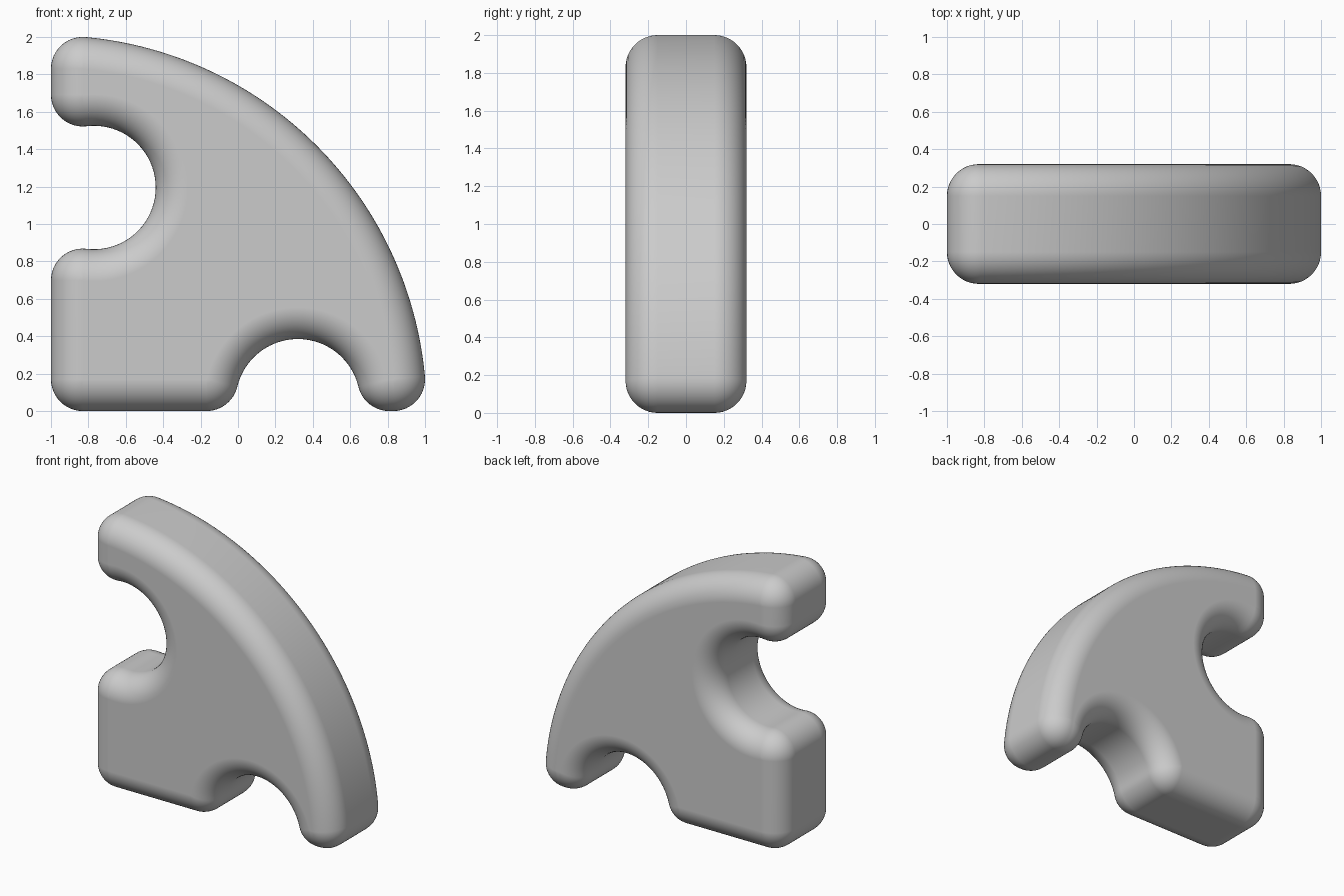
import bpy, bmesh
from math import sin, cos, asin, acos, pi, hypot

if "Cube" in bpy.data.objects:
    bpy.data.objects.remove(bpy.data.objects["Cube"])

R = 0.17              # rounding radius of every edge
HALF = 0.32           # half thickness
LO_X, LO_Z = -1 + R, R
OUT_C, OUT_R = (-1, 0), 2.008 - R          # big arc, shrunk by R
BOT_C, BOT_R = (0.32, 0.052), 0.333 + R    # bottom notch, grown by R
SIDE_C, SIDE_R = (-0.77, 1.195), 0.33 + R  # left notch, grown by R

outline = []          # (core point, normal angle)


def fan(p, a0, a1, n=12):
    """Rounded corner turning about one core point."""
    outline.extend((p, a0 + (a1 - a0) * i / n) for i in range(n + 1))


def arc(c, r, a0, a1, flip=0, n=40):
    """Arc of the core outline, end points are supplied by the fans."""
    for i in range(1, n):
        a = a0 + (a1 - a0) * i / n
        outline.append(((c[0] + r * cos(a), c[1] + r * sin(a)), a + flip))


def on(c, r, a):
    return (c[0] + r * cos(a), c[1] + r * sin(a))


# Outline, counter-clockwise from the bottom left corner
fan((LO_X, LO_Z), pi, 1.5 * pi)
s = asin((LO_Z - BOT_C[1]) / BOT_R)
fan(on(BOT_C, BOT_R, pi - s), 1.5 * pi, 2 * pi - s)
arc(BOT_C, BOT_R, pi - s, s, pi)
fan(on(BOT_C, BOT_R, s), pi + s, 1.5 * pi)
f0 = asin((LO_Z - OUT_C[1]) / OUT_R)
f1 = acos((LO_X - OUT_C[0]) / OUT_R)
fan(on(OUT_C, OUT_R, f0), -0.5 * pi, f0)
arc(OUT_C, OUT_R, f0, f1, n=64)
fan(on(OUT_C, OUT_R, f1), f1, pi)
k = acos((LO_X - SIDE_C[0]) / SIDE_R)
fan(on(SIDE_C, SIDE_R, k), pi, pi + k)
arc(SIDE_C, SIDE_R, k, -k, pi)
fan(on(SIDE_C, SIDE_R, -k), pi - k, pi)

# Rings from front to back, following a rounded edge
STEPS = 12
rings = [(-HALF + R - R * sin(t), R * cos(t))
         for t in (pi / 2 * (1 - i / STEPS) for i in range(STEPS + 1))]
rings += [(-y, d) for y, d in reversed(rings)]

bm = bmesh.new()
loops = [[bm.verts.new((p[0] + d * cos(a), y, p[1] + d * sin(a)))
          for p, a in outline] for y, d in rings]
n = len(outline)
for la, lb in zip(loops, loops[1:]):
    for i in range(n):
        j = (i + 1) % n
        bm.faces.new((la[i], la[j], lb[j], lb[i]))
bmesh.ops.remove_doubles(bm, verts=bm.verts, dist=1e-5)

# Flat front and back
rims = [e for e in bm.edges if e.is_boundary]
caps = bmesh.ops.holes_fill(bm, edges=rims, sides=0)["faces"]
bmesh.ops.recalc_face_normals(bm, faces=bm.faces)

mesh = bpy.data.meshes.new("rounded_quarter_block")
bm.to_mesh(mesh)
bm.free()
block = bpy.data.objects.new("rounded_quarter_block", mesh)
bpy.context.collection.objects.link(block)
bpy.context.view_layer.objects.active = block
block.select_set(True)
bpy.ops.object.shade_smooth_by_angle()
weighted = block.modifiers.new("weighted_normals", 'WEIGHTED_NORMAL')
weighted.keep_sharp = True
